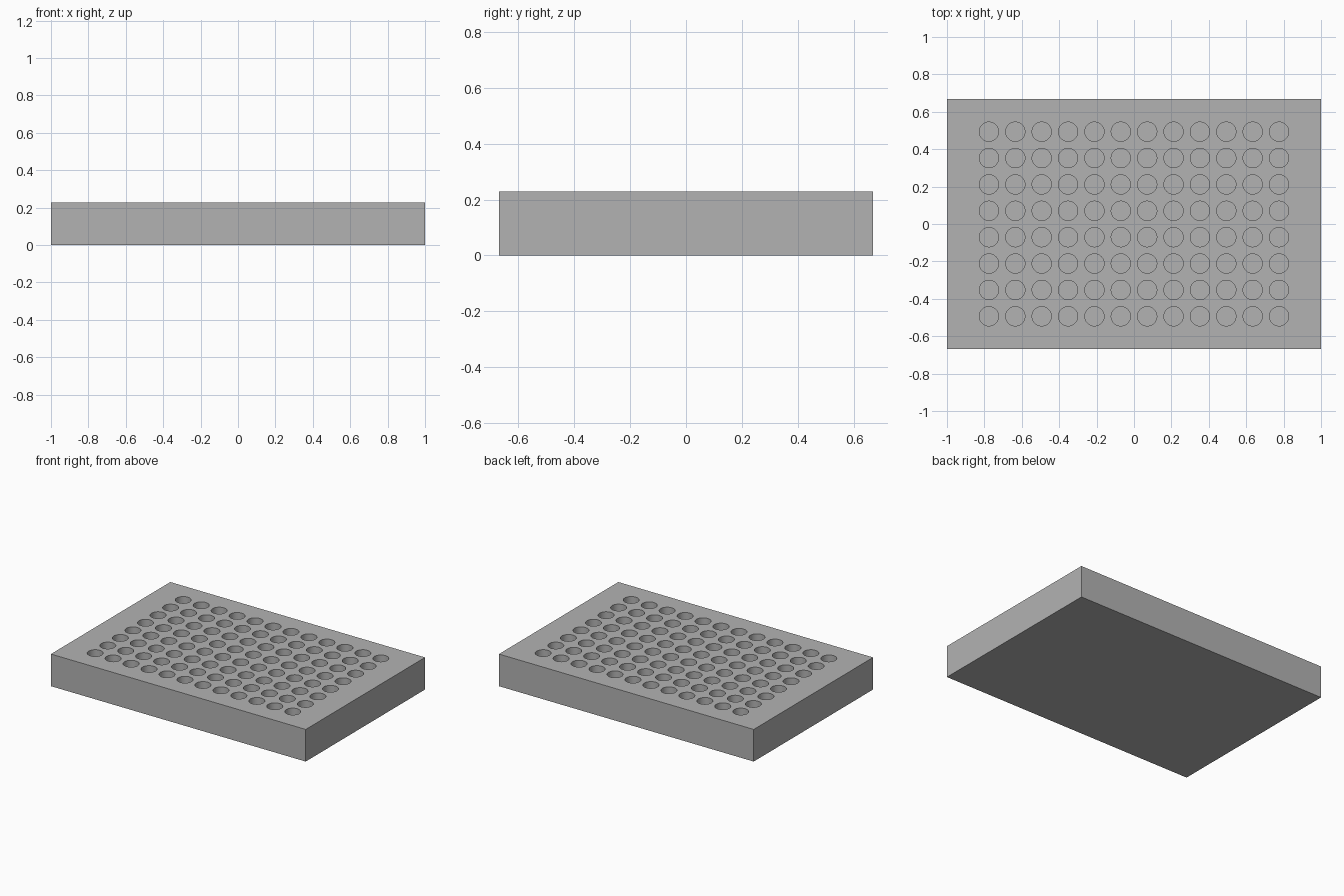
import bpy, bmesh, math

cube = bpy.data.objects.get("Cube")
if cube:
    bpy.data.objects.remove(cube, do_unlink=True)

HALF_X, HALF_Y, HEIGHT = 1.0, 0.669, 0.228
COLUMNS, ROWS, PITCH = 12, 8, 0.141
RADIUS, DEPTH, SIDES = 0.0515, 0.17, 48

grey = bpy.data.materials.new("plain grey")
grey.use_nodes = True
colour = (0.45, 0.45, 0.45, 1)
grey.diffuse_color = colour
grey.node_tree.nodes["Principled BSDF"].inputs["Base Color"].default_value = colour

bm = bmesh.new()


def loop(points, z):
    """Closed ring of edges at height z."""
    verts = [bm.verts.new((x, y, z)) for x, y in points]
    edges = [bm.edges.new((v, verts[i - 1])) for i, v in enumerate(verts)]
    return verts, edges


def sink(verts, depth):
    """Walls straight down from a ring, closed by a flat floor."""
    low = [bm.verts.new((v.co.x, v.co.y, v.co.z - depth)) for v in verts]
    for i in range(len(verts)):
        bm.faces.new((verts[i - 1], verts[i], low[i], low[i - 1]))
    bm.faces.new(low)


# Block outline and well rims, all on the top plane
corners = [(sx * HALF_X, sy * HALF_Y) for sx, sy in ((-1, -1), (1, -1), (1, 1), (-1, 1))]
rings = [(*loop(corners, HEIGHT), HEIGHT)]
circle = [(RADIUS * math.cos(a), RADIUS * math.sin(a))
          for a in (math.tau * i / SIDES for i in range(SIDES))]
for col in range(COLUMNS):
    for row in range(ROWS):
        cx = (col - (COLUMNS - 1) / 2) * PITCH
        cy = (row - (ROWS - 1) / 2) * PITCH
        rim = loop([(cx + x, cy + y) for x, y in circle], HEIGHT)
        rings.append((*rim, DEPTH))

# Top surface with round openings, then the block sides and wells
bmesh.ops.triangle_fill(bm, use_beauty=True, normal=(0, 0, 1),
                        edges=[e for _, edges, _ in rings for e in edges])
for verts, _, depth in rings:
    sink(verts, depth)
bmesh.ops.recalc_face_normals(bm, faces=bm.faces)

mesh = bpy.data.meshes.new("well_plate")
bm.to_mesh(mesh)
bm.free()
mesh.materials.append(grey)
plate = bpy.data.objects.new("well_plate", mesh)
bpy.context.collection.objects.link(plate)

# Smooth well walls, crisp rims and corners
bpy.ops.object.select_all(action='DESELECT')
plate.select_set(True)
bpy.context.view_layer.objects.active = plate
bpy.ops.object.shade_smooth_by_angle(angle=math.radians(30))
